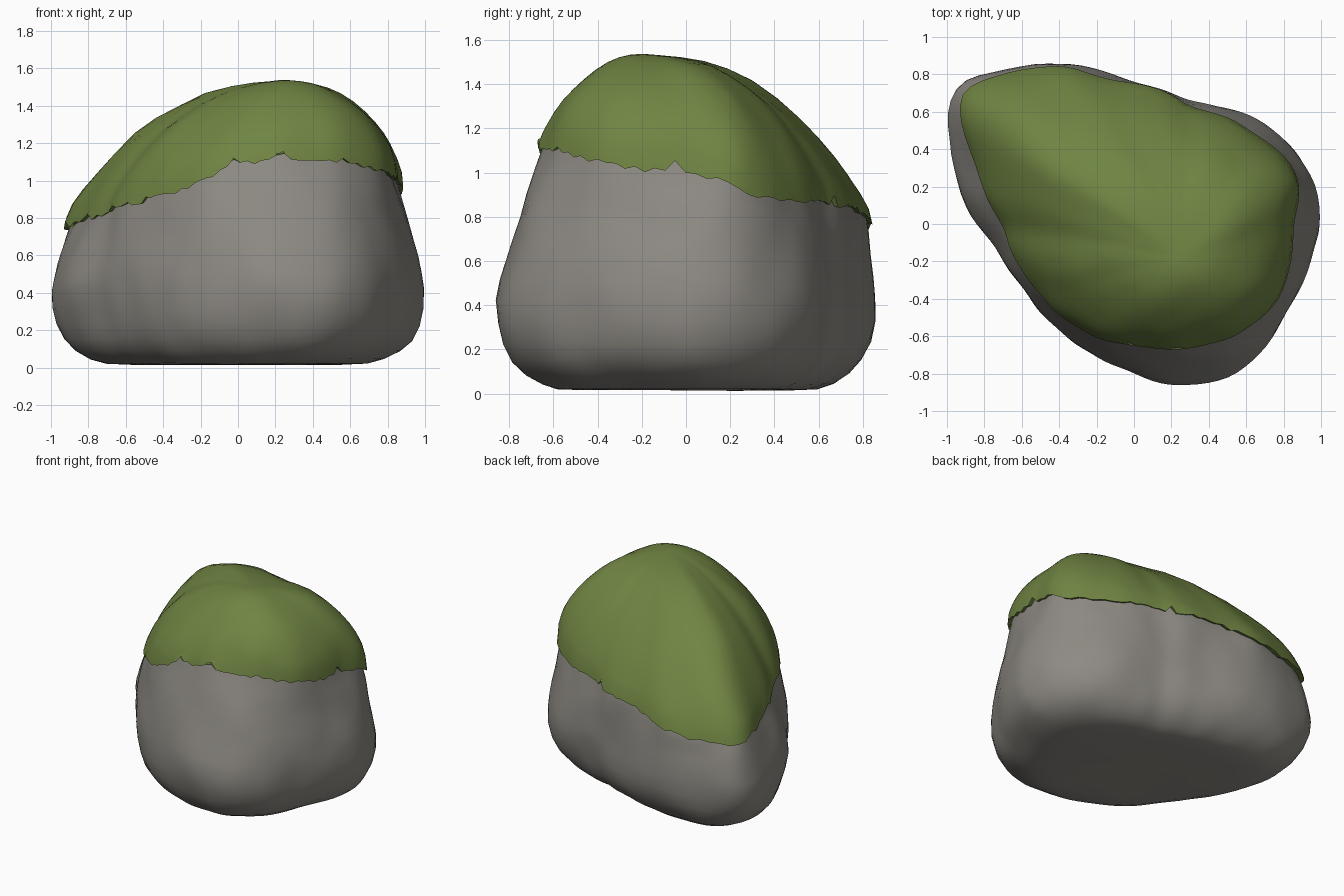
import bpy, bmesh, math, random
from mathutils import Vector, noise

if "Cube" in bpy.data.objects:
    bpy.data.objects.remove(bpy.data.objects["Cube"])

random.seed(4)
N = 112
CENTRE = Vector((0.05, 0.0, 0))
APEX = Vector((0.25, -0.17, 1.535))

# Widest outline of the stone, seen from above
WIDE = [(-1, .6), (-.975, .73), (-.8, .81), (-.5, .848), (-.3, .83), (0, .75), (.3, .645),
        (.65, .55), (.85, .4), (.98, .2), (1, 0), (.93, -.2), (.8, -.5), (.7, -.67),
        (.45, -.835), (.2, -.845), (-.05, -.78), (-.4, -.58), (-.6, -.34), (-.75, -.1),
        (-.93, .2), (-.985, .4)]
# Lower edge of the moss cap with its height
EDGE = [(-.95, .6, .73), (-.93, .71, .73), (-.8, .79, .74), (-.5, .835, .76), (-.1, .76, .83),
        (.3, .62, .86), (.65, .48, .86), (.86, .3, .89), (.885, .2, .94), (.84, 0, 1.02),
        (.83, -.2, 1.01), (.75, -.42, 1.06), (.55, -.6, 1.1), (.3, -.66, 1.1), (0, -.64, 1.09),
        (-.3, -.55, .94), (-.5, -.38, .88), (-.6, -.25, .89), (-.7, 0, .82), (-.85, .35, .78)]


def resample(points):
    """Sample a closed outline at N even angles around CENTRE, lightly smoothed."""
    polar = []
    for p in points:
        dx, dy = p[0] - CENTRE.x, p[1] - CENTRE.y
        polar.append((math.atan2(dy, dx) % math.tau, math.hypot(dx, dy), p[2] if len(p) > 2 else .42))
    polar.sort()
    first, last = polar[0], polar[-1]
    polar = [(last[0] - math.tau, *last[1:])] + polar + [(first[0] + math.tau, *first[1:])]
    vals = []
    for i in range(N):
        a = math.tau * i / N
        for p, q in zip(polar, polar[1:]):
            if p[0] <= a <= q[0]:
                t = (a - p[0]) / (q[0] - p[0])
                vals.append((p[1] + (q[1] - p[1]) * t, p[2] + (q[2] - p[2]) * t))
                break
    for _ in range(3):
        vals = [tuple((vals[i - 1][k] + 2 * vals[i][k] + vals[(i + 1) % N][k]) / 4 for k in (0, 1))
                for i in range(N)]
    return [Vector((CENTRE.x + r * math.cos(math.tau * i / N),
                    CENTRE.y + r * math.sin(math.tau * i / N), z)) for i, (r, z) in enumerate(vals)]


def dome(ring, s, top):
    """Ring drawn in toward the apex; the right side is rounder than the left."""
    out = []
    for e in ring:
        side = max(0, min(1, (e.x - .1) / .7))
        f = (1 - s * s) ** (.74 - .22 * side)
        p = top.lerp(e, s)
        p.z = e.z + (top.z - e.z) * f
        out.append(p)
    return out


def lumpy(p, amount):
    n = noise.noise_vector(p * 2.6 + Vector((3, 7, 1))) * amount
    n += noise.noise_vector(p * 6) * amount * .35
    n.z *= min(1, p.z * 4 + .15)
    return p + n


def loft(name, rings, start, end, colour, amount):
    """Skin a stack of rings; start and end are optional closing points."""
    bm = bmesh.new()
    rows = [[bm.verts.new(lumpy(p, amount)) for p in r] for r in rings]
    for a, b in zip(rows, rows[1:]):
        for i in range(N):
            j = (i + 1) % N
            bm.faces.new((a[i], a[j], b[j], b[i]))
    for row, tip in ((rows[0], start), (rows[-1], end)):
        if tip is not None:
            v = bm.verts.new(lumpy(tip, amount))
            for i in range(N):
                bm.faces.new((row[i], row[(i + 1) % N], v))
    bmesh.ops.recalc_face_normals(bm, faces=bm.faces)
    mesh = bpy.data.meshes.new(name)
    bm.to_mesh(mesh)
    bm.free()
    obj = bpy.data.objects.new(name, mesh)
    bpy.context.collection.objects.link(obj)
    mat = bpy.data.materials.new(name)
    mat.diffuse_color = colour
    mat.use_nodes = True
    mat.node_tree.nodes["Principled BSDF"].inputs["Base Color"].default_value = mat.diffuse_color
    mesh.materials.append(mat)
    bpy.context.view_layer.objects.active = obj
    obj.select_set(True)
    bpy.ops.object.shade_smooth_by_angle(angle=math.radians(50))
    obj.select_set(False)


wide, edge = resample(WIDE), resample(EDGE)
inner = [Vector((p.x * .97, p.y * .97, p.z)) for p in edge]

# Stone: rounded base, bulging sides, hidden crown under the moss
rings = []
for scale, z in ((.3, .015), (.55, .015), (.7, .02), (.79, .045), (.87, .09), (.93, .15),
                 (.97, .23), (.993, .32)):
    rings.append([Vector((p.x * scale, p.y * scale, z)) for p in wide])
for k in range(8):
    t = k / 7
    ring = []
    for w, e in zip(wide, inner):
        p = w.lerp(e, t ** 1.5)
        p.z = w.z + (e.z - w.z) * t
        ring.append(p)
    rings.append(ring)
low_top = APEX - Vector((0, 0, .035))
rings += [dome(inner, s, low_top) for s in (.97, .9, .8, .65, .5, .35, .2, .08)]
loft("stone", rings, Vector((0, 0, .015)), low_top, (.27, .255, .23, 1), .022)

# Moss cap: frayed lip tucked against the stone, then a smooth dome
frayed = []
for i, p in enumerate(edge):
    jag = random.uniform(-.012, .012) + (.035 if random.random() < .07 else 0)
    frayed.append(p + Vector((0, 0, jag)))
lip = [Vector((p.x * .955, p.y * .955, p.z + .012)) for p in frayed]
cap = [lip, frayed] + [dome(edge, s, APEX) for s in
                       (.985, .955, .91, .85, .77, .68, .58, .47, .36, .25, .15, .06)]
loft("moss_cap", cap, None, APEX, (.16, .23, .055, 1), .018)
